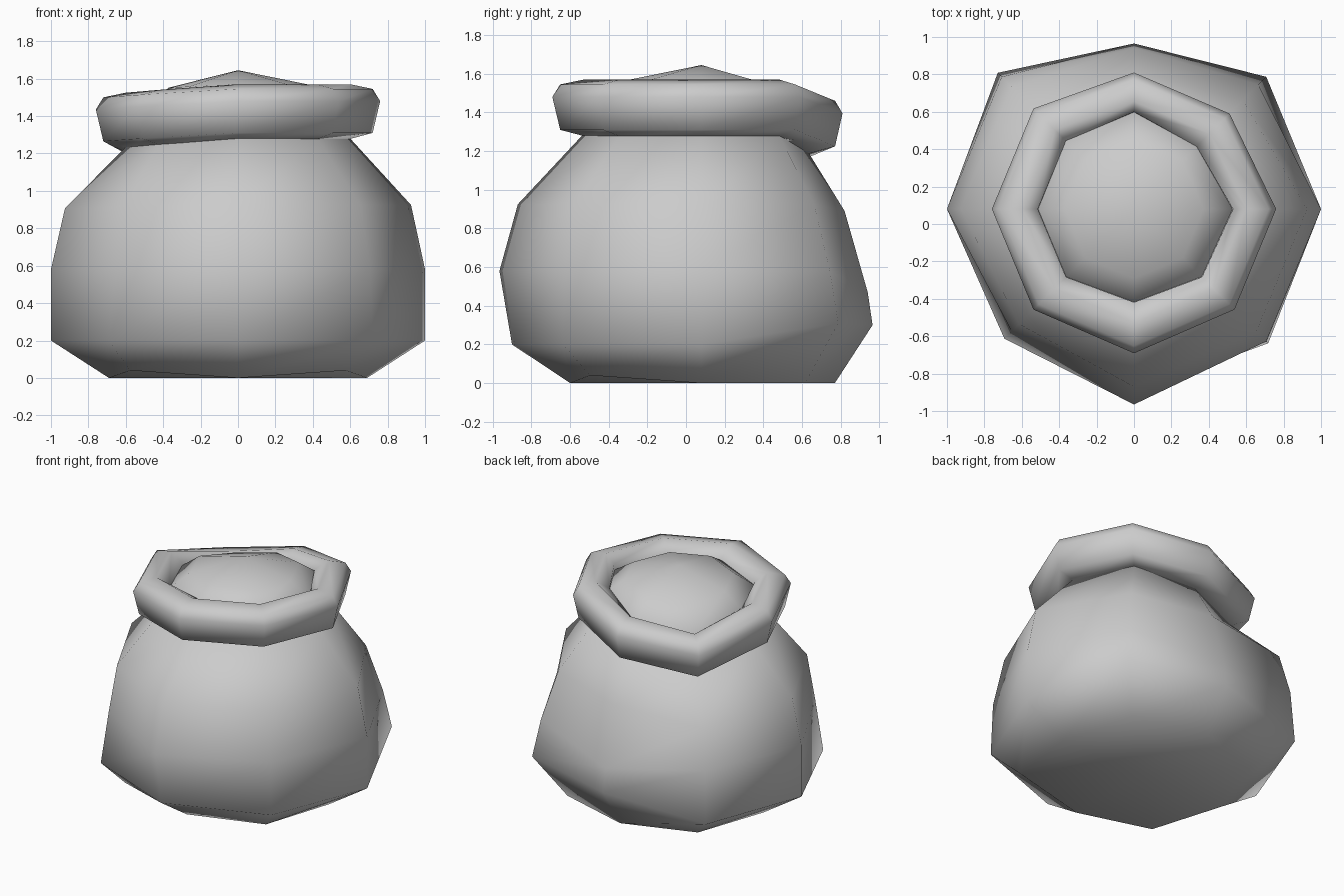
import bpy, bmesh
from math import cos, sin, pi

if "Cube" in bpy.data.objects:
    bpy.data.objects.remove(bpy.data.objects["Cube"], do_unlink=True)

cloth = bpy.data.materials.new("plain grey")
cloth.use_nodes = True
cloth.diffuse_color = (0.6, 0.6, 0.6, 1)
cloth.node_tree.nodes["Principled BSDF"].inputs["Base Color"].default_value = (0.6, 0.6, 0.6, 1)

SIDES = 8
CY = 0.08                                            # the mouth sits slightly behind centre
R, BR, B, BL, L, FL, F, FR = range(SIDES)            # corners, counted from +x towards the back
SAG = {B: 0.085, BL: 0.16, L: 0.045, FL: 0.03}       # droop of the mouth per corner


def ring(bm, r, z, sag=0.0, fit={}):
    """Eight-sided loop; fit gives a reach factor and a height change for uneven corners."""
    verts = []
    for i in range(SIDES):
        a = 2 * pi * i / SIDES
        reach, rise = fit.get(i, (1, 0))
        verts.append(bm.verts.new((r * reach * cos(a), CY + r * reach * sin(a),
                                   z + rise - sag * SAG.get(i, 0))))
    return verts


def bridge(bm, low, high):
    for i in range(SIDES):
        j = (i + 1) % SIDES
        bm.faces.new((low[i], low[j], high[j], high[i]))


def fan(bm, loop, height):
    tip = bm.verts.new((0, CY, height))
    for i in range(SIDES):
        bm.faces.new((loop[i], loop[(i + 1) % SIDES], tip))


def finish(bm, name):
    bmesh.ops.recalc_face_normals(bm, faces=bm.faces)
    for f in bm.faces:
        f.smooth = True
    mesh = bpy.data.meshes.new(name)
    bm.to_mesh(mesh)
    bm.free()
    mesh.materials.append(cloth)
    bpy.context.collection.objects.link(bpy.data.objects.new(name, mesh))


# Bulging, uneven sack body, closed below and at the neck
bm = bmesh.new()
loops = [
    ring(bm, 0.69, 0.0, fit={F: (0.985, 0), FL: (1.18, 0.04), FR: (1.18, 0.04),
                             BR: (1.1, 0), BL: (1.05, 0)}),
    ring(bm, 1.0, 0.2, fit={F: (0.98, 0), B: (0.885, 0.1), BR: (1, 0.11),
                            BL: (1.03, 0), FL: (0.98, 0), FR: (1.015, 0)}),
    ring(bm, 1.0, 0.58, fit={F: (1.045, 0), B: (0.86, -0.11), BR: (0.94, 0), FL: (0.925, 0)}),
    ring(bm, 0.925, 0.925, 0.4, {F: (1.027, 0), B: (0.8, 0), BR: (0.89, 0), FL: (0.94, 0)}),
    ring(bm, 0.60, 1.28, 1, {F: (1.03, 0), B: (0.92, 0), BR: (0.95, 0)}),
]
for low, high in zip(loops, loops[1:]):
    bridge(bm, low, high)
fan(bm, loops[0], 0.0)
fan(bm, loops[-1], 1.27)
finish(bm, "sack_body")

# Thick rolled collar around the mouth
bm = bmesh.new()
profile = [(0.57, 1.27), (0.72, 1.31), (0.76, 1.48), (0.72, 1.545),
           (0.60, 1.57), (0.515, 1.51), (0.50, 1.35)]
uneven = {F: (1.015, 0), B: (0.96, 0), BR: (0.95, 0)}
inner = {R: (1.03, 0), BR: (0.92, 0), F: (0.97, 0), B: (1.01, 0)}
loops = [ring(bm, r, z, 1, inner if r < 0.55 else uneven) for r, z in profile]
for low, high in zip(loops, loops[1:] + loops[:1]):
    bridge(bm, low, high)
finish(bm, "rolled_collar")

# Domed contents filling the mouth
bm = bmesh.new()
loops = [ring(bm, r, z, s) for r, z, s in ((0.54, 1.34, 1), (0.525, 1.47, 0.8), (0.37, 1.57, 0.4))]
for low, high in zip(loops, loops[1:]):
    bridge(bm, low, high)
fan(bm, loops[-1], 1.645)
finish(bm, "domed_contents")
